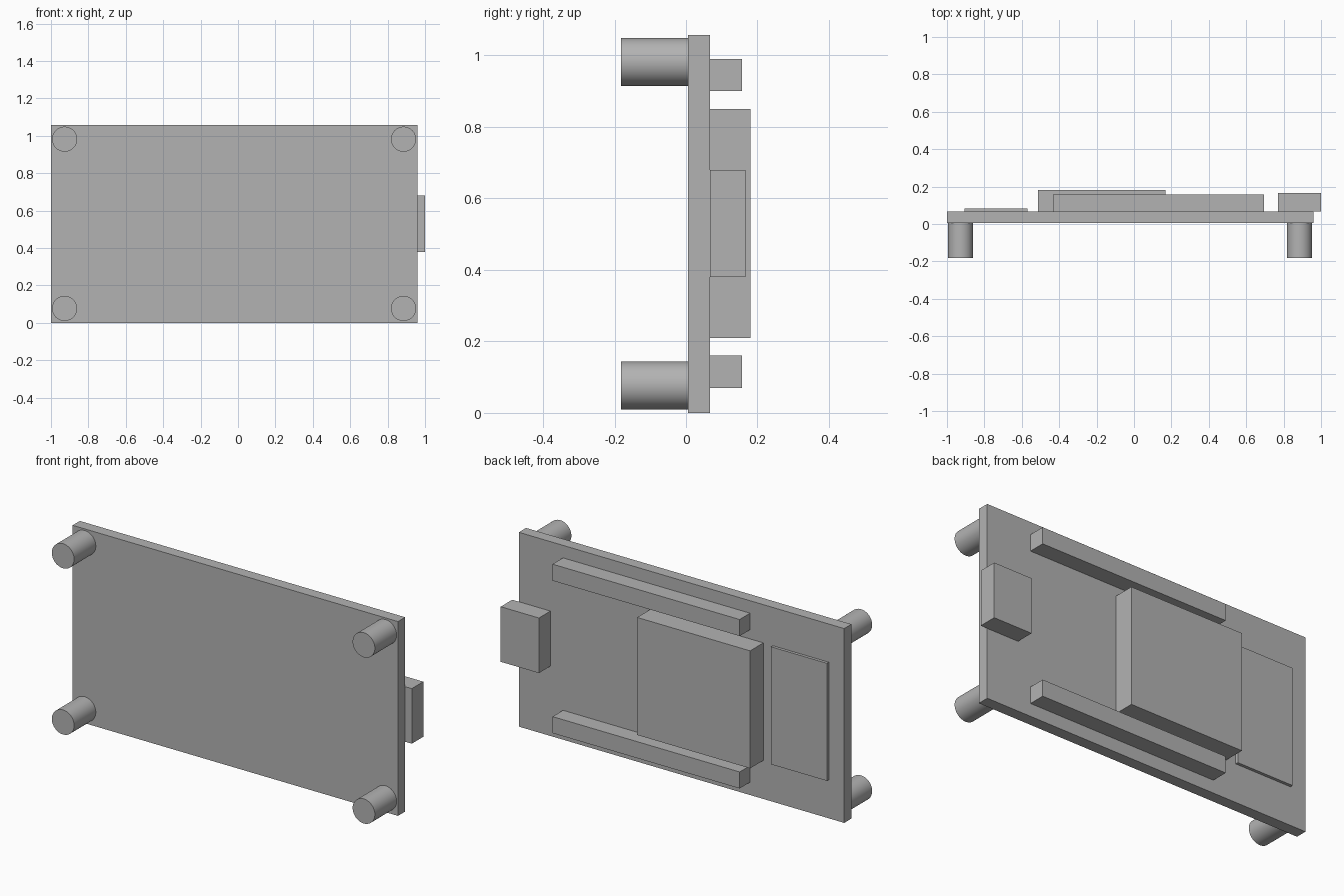
import bpy, math

cube = bpy.data.objects.get("Cube")
if cube:
    bpy.data.objects.remove(cube, do_unlink=True)

GREY = (0.45, 0.45, 0.45, 1.0)
grey = bpy.data.materials.new("plain_grey")
grey.use_nodes = True
grey.diffuse_color = GREY
grey.node_tree.nodes["Principled BSDF"].inputs["Base Color"].default_value = GREY

BOARD_FRONT, BOARD_BACK = 0.005, 0.067


def box(name, x, y, z):
    """Box spanning the given (low, high) ranges."""
    spans = (x, y, z)
    bpy.ops.mesh.primitive_cube_add(size=1, location=[(a + b) / 2 for a, b in spans])
    ob = bpy.context.object
    ob.name = name
    ob.scale = [b - a for a, b in spans]
    bpy.ops.object.transform_apply(location=False, rotation=False, scale=True)
    ob.data.materials.append(grey)


def on_back(name, x, height_y, z):
    """Component seated on the back of the board."""
    box(name, x, (BOARD_BACK, height_y), z)


def standoff(name, x, z):
    """Round post on the front of the board."""
    tip = -0.182
    bpy.ops.mesh.primitive_cylinder_add(
        vertices=48, radius=0.067, depth=BOARD_FRONT - tip,
        location=(x, (BOARD_FRONT + tip) / 2, z), rotation=(math.pi / 2, 0, 0))
    ob = bpy.context.object
    ob.name = name
    ob.data.materials.append(grey)
    bpy.ops.object.shade_smooth_by_angle(angle=math.radians(30))


# Circuit board
box("board", (-1, 0.96), (BOARD_FRONT, BOARD_BACK), (0, 1.058))

# Components on the back
on_back("main_module", (-0.513, 0.168), 0.181, (0.21, 0.85))
on_back("side_connector", (0.77, 1.0), 0.166, (0.38, 0.68))
on_back("thin_plate", (-0.907, -0.57), 0.083, (0.21, 0.85))
on_back("lower_pin_header", (-0.433, 0.694), 0.157, (0.07, 0.16))
on_back("upper_pin_header", (-0.433, 0.694), 0.157, (0.90, 0.99))

# Corner standoffs
for side, x in (("right", -0.927), ("left", 0.885)):
    for level, z in (("lower", 0.077), ("upper", 0.982)):
        standoff(f"{level}_{side}_standoff", x, z)
